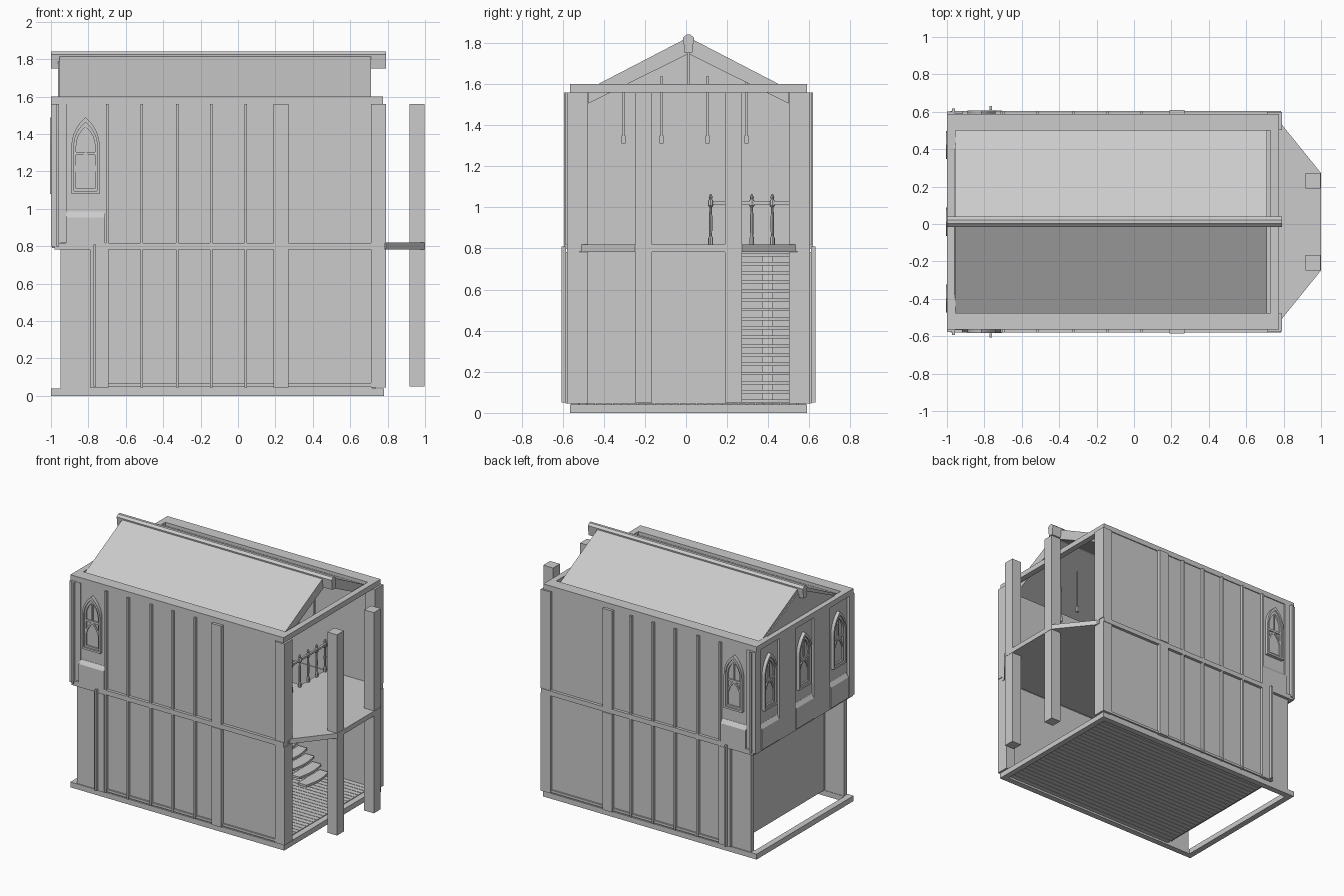
import bpy, bmesh, math
from mathutils import Vector

if "Cube" in bpy.data.objects:
    bpy.data.objects.remove(bpy.data.objects["Cube"])

YC = 0.012  # centre line of the building


def finish(name, bm):
    bmesh.ops.recalc_face_normals(bm, faces=bm.faces)
    me = bpy.data.meshes.new(name)
    bm.to_mesh(me)
    bm.free()
    ob = bpy.data.objects.new(name, me)
    bpy.context.collection.objects.link(ob)
    return ob


def prism(name, pts, direction):
    """Flat outline pushed along a direction."""
    bm = bmesh.new()
    d = Vector(direction)
    a = [bm.verts.new(p) for p in pts]
    b = [bm.verts.new(Vector(p) + d) for p in pts]
    n = len(a)
    bm.faces.new(a)
    bm.faces.new(b[::-1])
    for i in range(n):
        bm.faces.new((a[i], a[(i + 1) % n], b[(i + 1) % n], b[i]))
    return finish(name, bm)


def box(name, x0, x1, y0, y1, z0, z1):
    return prism(name, [(x0, y0, z0), (x1, y0, z0), (x1, y1, z0), (x0, y1, z0)], (0, 0, z1 - z0))


def sides(name, x0, x1, h0, h1, z0, z1):
    """The same box on the front and back wall; h is distance from the centre line."""
    box(name + "_front", x0, x1, YC - h1, YC - h0, z0, z1)
    box(name + "_back", x0, x1, YC + h0, YC + h1, z0, z1)


def frame(name, x0, x1, h, wx, wy, z0, z1):
    sides(name + "_rail", x0, x1, h - wy, h, z0, z1)
    for n, a in (("left", x0), ("right", x1 - wx)):
        box(name + "_end_" + n, a, a + wx, YC - h + wy, YC + h - wy, z0, z1)


def lathe(name, x, y, prof, n=8):
    bm = bmesh.new()
    rings = [[bm.verts.new((x + r * math.cos(2 * math.pi * i / n), y + r * math.sin(2 * math.pi * i / n), z))
              for i in range(n)] for r, z in prof]
    for a, b in zip(rings, rings[1:]):
        for i in range(n):
            bm.faces.new((a[i], a[(i + 1) % n], b[(i + 1) % n], b[i]))
    bm.faces.new(rings[0])
    bm.faces.new(rings[-1])
    return finish(name, bm)


# base frame and plank floor
frame("base", -1, 0.78, 0.577, 0.045, 0.045, 0, 0.04)
N = 26
for i in range(N):
    w = 1.064 / N
    y = YC - 0.532 + i * w
    box("floor_plank", -0.75, 0.735, y, y + w - 0.004, 0.015, 0.045)

# top frame
frame("top_frame", -1, 0.775, 0.577, 0.045, 0.09, 1.56, 1.60)

# side walls: panels, studs, posts, belt beams
sides("lower_wall", -0.95, 0.72, 0.535, 0.57, 0.04, 0.79)
sides("upper_wall", -0.96, 0.72, 0.535, 0.57, 0.80, 1.56)
sides("belt_beam", -0.98, 0.785, 0.53, 0.592, 0.782, 0.818)
sides("bottom_rail", -0.70, 0.71, 0.56, 0.582, 0.05, 0.068)
for z0, z1 in ((0.045, 0.782), (0.818, 1.56)):
    for x in (-0.70, -0.515, -0.325, -0.143, 0.042):
        sides("stud", x - 0.007, x + 0.007, 0.56, 0.592, z0, z1)
    sides("wide_post", 0.19, 0.27, 0.55, 0.598, z0, z1)
    sides("corner_post", 0.71, 0.79, 0.49, 0.588, z0, z1)
sides("lower_left_post", -0.79, -0.707, 0.53, 0.595, 0.045, 0.782)
sides("upper_left_post", -1.0, -0.972, 0.54, 0.59, 0.80, 1.56)
sides("upper_left_board", -0.972, -0.915, 0.55, 0.58, 0.82, 1.56)
sides("bay_pipe", -0.772, -0.758, 0.597, 0.618, 0.05, 0.81)
sides("corner_pipe", -0.972, -0.958, 0.58, 0.605, 0.80, 1.56)

# recessed lower end wall, overhanging upper end wall
box("lower_end_wall", -0.785, -0.75, YC - 0.54, YC + 0.54, 0.04, 0.79)
box("upper_end_wall", -0.98, -0.955, YC - 0.57, YC + 0.57, 0.80, 1.56)
box("end_belt", -0.995, -0.95, YC - 0.577, YC + 0.577, 0.79, 0.82)
for s in (-1, 1):
    c = YC + s * 0.205
    box("end_pilaster", -0.998, -0.97, c - 0.095, c + 0.095, 0.80, 1.56)
    c = YC + s * 0.555
    box("end_corner_board", -1.0, -0.97, c - 0.03, c + 0.03, 0.80, 1.56)


# pointed windows with sloping aprons
def arch(w, z0, zs):
    """Pointed arch outline, half width w, from sill z0, springing at zs."""
    R = 2.6 * w
    top = math.acos((R - w) / R)
    right = [(R * math.cos(top * i / 8) - (R - w), zs + R * math.sin(top * i / 8)) for i in range(9)]
    return [(w, z0)] + right + [(-u, z) for u, z in right[-2::-1]] + [(-w, z0)]


def window(origin, along, out):
    o, a, n = Vector(origin), Vector(along), Vector(out)

    def P(u, z, d=0.0):
        return o + a * u + n * d + Vector((0, 0, z))

    def ring(name, outer, inner, depth):
        bm = bmesh.new()
        L = [[bm.verts.new(P(u, z, d)) for u, z in prof] for d in (0, depth) for prof in (outer, inner)]
        k = len(outer)
        for A, B in ((0, 1), (1, 3), (3, 2), (2, 0)):
            for i in range(k):
                j = (i + 1) % k
                bm.faces.new((L[A][i], L[A][j], L[B][j], L[B][i]))
        finish(name, bm)

    def bar(name, pts, half, depth):
        for (u0, z0), (u1, z1) in zip(pts, pts[1:]):
            t = Vector((u1 - u0, z1 - z0)).normalized() * half
            prism(name, [P(u0 - t.y, z0 + t.x), P(u1 - t.y, z1 + t.x),
                         P(u1 + t.y, z1 - t.x), P(u0 + t.y, z0 - t.x)], n * depth)

    o1, o2, o3 = arch(0.075, 1.08, 1.335), arch(0.062, 1.095, 1.335), arch(0.05, 1.108, 1.335)
    ring("window_surround", o1, o2, 0.026)
    ring("window_frame", o2, o3, 0.016)
    prism("window_pane", [P(u, z) for u, z in o3], n * 0.004)
    bar("window_transom", [(-0.054, 1.295), (0.054, 1.295)], 0.008, 0.014)
    bar("window_mullion", [(0, 1.295), (0, 1.44)], 0.004, 0.012)
    for s in (-1, 1):
        bar("window_tracery", [(s * 0.055, 1.20), (s * 0.04, 1.24), (s * 0.018, 1.27), (-s * 0.01, 1.293)], 0.006, 0.012)
    # apron below the window with sloping top
    prism("window_apron", [P(-0.105, z, d) for d, z in
                           ((-0.01, 0.80), (0.022, 0.80), (0.022, 0.955), (0.002, 0.985), (-0.01, 0.985))], a * 0.21)


for s in (-1, 1):
    window((-0.815, YC + s * 0.57, 0), (1, 0, 0), (0, s, 0))
for k in (-1, 0, 1):
    window((-0.979, YC + k * 0.41, 0), (0, 1, 0), (-1, 0, 0))

# upper floor around the stair opening
box("upper_floor_main", -0.96, 0.79, YC - 0.54, 0.25, 0.785, 0.82)
box("upper_floor_stair_foot", 0.35, 0.79, 0.25, YC + 0.54, 0.785, 0.82)
box("upper_floor_stair_head", -0.96, -0.62, 0.25, YC + 0.54, 0.785, 0.82)

# balcony with two columns
prism("balcony_deck", [(0.78, YC - 0.53, 0.783), (0.79, YC - 0.52, 0.783), (1, YC - 0.26, 0.783),
                       (1, YC + 0.26, 0.783), (0.79, YC + 0.52, 0.783), (0.78, YC + 0.53, 0.783)], (0, 0, 0.037))
sides("balcony_column", 0.917, 0.998, 0.178, 0.26, 0.05, 1.56)

# roof slopes, gable, ridge beam
for s in (-1, 1):
    prism("roof_slope", [(-0.955, YC + s * y, z) for y, z in
                         ((0.005, 1.825), (0.005, 1.745), (0.487, 1.505), (0.487, 1.575))], (1.667, 0, 0))
prism("gable", [(-0.962, YC - 0.45, 1.58), (-0.962, YC + 0.45, 1.58), (-0.962, YC, 1.80)], (0.015, 0, 0))
prism("ridge_beam", [(-1, YC + y, z) for y, z in
                     ((-0.018, 1.75), (0.018, 1.75), (0.027, 1.825), (0.01, 1.84), (-0.01, 1.84), (-0.027, 1.825))],
      (1.79, 0, 0))
box("king_post", -0.95, -0.935, YC - 0.008, YC + 0.008, 1.56, 1.75)

# staircase with bowed treads
STEPS = 17
for i in range(STEPS):
    x, z = 0.38 - i * 0.059, 0.05 + i * 0.0445
    front = [(x + 0.02 * math.sin(math.pi * t / 6), 0.27 + 0.26 * t / 6, z) for t in range(7)]
    prism("stair_tread", [(x - 0.07, 0.27, z)] + front + [(x - 0.07, 0.53, z)], (0, 0, 0.016))
prism("stair_carriage", [(0.33, 0.37, 0.045), (0.26, 0.37, 0.045), (-0.62, 0.37, 0.72), (-0.62, 0.37, 0.77)], (0, 0.05, 0))

# railing at the stair opening
for y in (0.12, 0.22, 0.32, 0.42, 0.52):
    lathe("baluster", 0.36, y, [(0.012, 0.82), (0.012, 0.85), (0.007, 0.86), (0.009, 0.93), (0.006, 1.0),
                                (0.014, 1.01), (0.014, 1.03), (0.007, 1.04), (0.01, 1.05), (0.003, 1.065)])
box("handrail", 0.352, 0.368, 0.11, 0.53, 1.015, 1.03)

# hanging lamps
for y in (-0.305, -0.12, 0.105, 0.295):
    box("lamp_rod", 0.425, 0.435, y - 0.005, y + 0.005, 1.34, 1.64)
    box("lamp", 0.42, 0.44, y - 0.01, y + 0.01, 1.31, 1.35)
